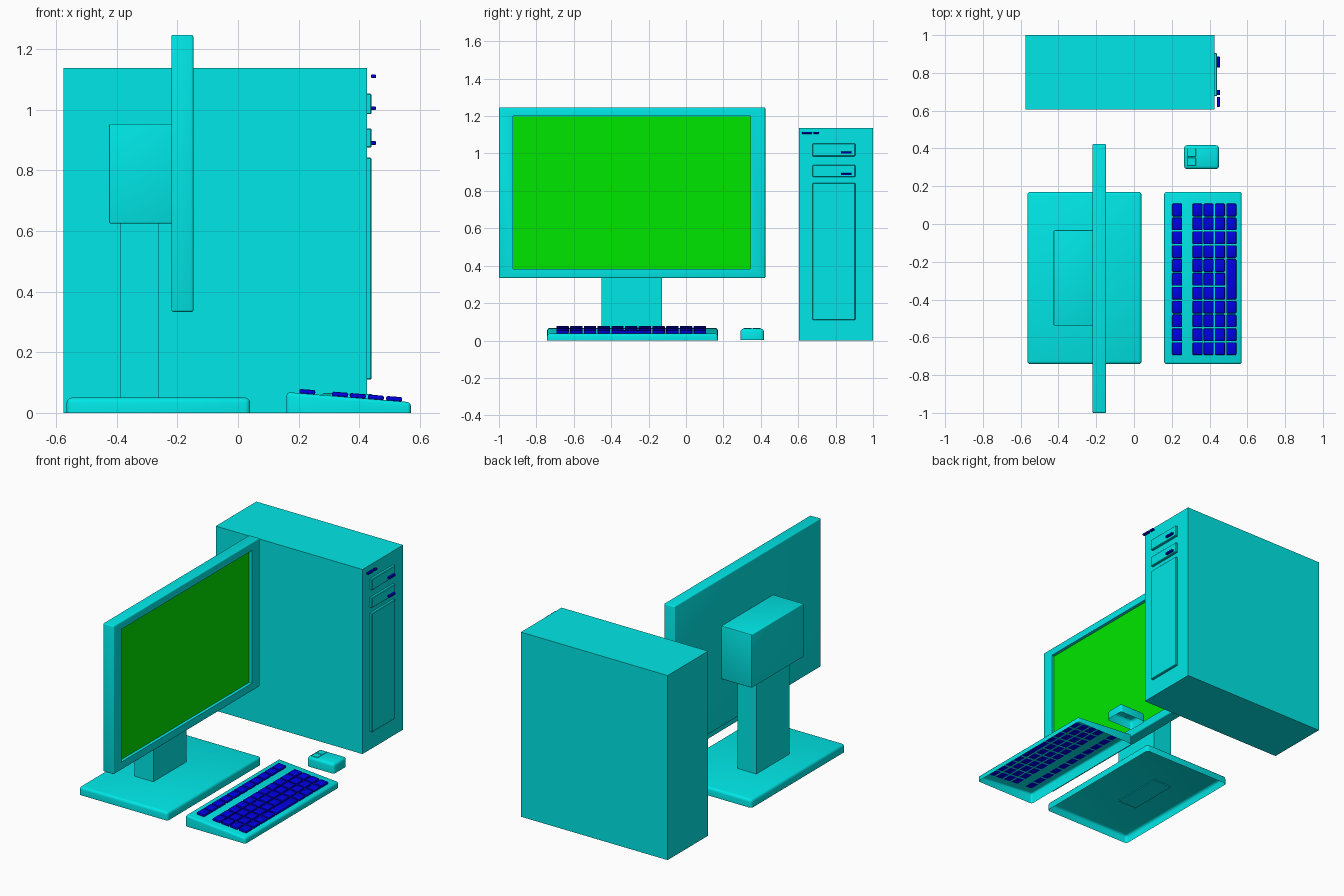
import bpy, bmesh, math
from mathutils import Matrix, Vector

if "Cube" in bpy.data.objects:
    bpy.data.objects.remove(bpy.data.objects["Cube"])


def material(name, rgb):
    m = bpy.data.materials.new(name)
    m.diffuse_color = (*rgb, 1)
    m.use_nodes = True
    m.node_tree.nodes["Principled BSDF"].inputs["Base Color"].default_value = m.diffuse_color
    return m


CYAN = material("cyan", (0.0, 0.8, 0.8))
GREEN = material("green", (0.0, 0.8, 0.0))
BLUE = material("blue", (0.0, 0.0, 0.8))


def finish(name, bm, mat):
    me = bpy.data.meshes.new(name)
    bm.to_mesh(me)
    bm.free()
    ob = bpy.data.objects.new(name, me)
    bpy.context.collection.objects.link(ob)
    me.materials.append(mat)
    bpy.ops.object.select_all(action='DESELECT')
    ob.select_set(True)
    bpy.context.view_layer.objects.active = ob
    bpy.ops.object.shade_smooth_by_angle(angle=math.radians(35))
    return ob


def box_mesh(x, y, z, bevel=0, open_bottom=False, segments=3, warp=None):
    """Box from (min, max) ranges; open-bottomed shells keep a sharp lower rim."""
    bm = bmesh.new()
    bmesh.ops.create_cube(bm, size=1)
    for v in bm.verts:
        v.co = [r[0] + (c + 0.5) * (r[1] - r[0]) for r, c in zip((x, y, z), v.co)]
    if warp:
        for v in bm.verts:
            warp(v)
    if bevel:
        edges = [e for e in bm.edges
                 if not (open_bottom and all(v.co.z < z[0] + 1e-5 for v in e.verts))]
        bmesh.ops.bevel(bm, geom=edges, offset=bevel, segments=segments,
                        profile=0.5, affect='EDGES')
    if open_bottom:
        bm.normal_update()
        low = [f for f in bm.faces if all(v.co.z < z[0] + 1e-5 for v in f.verts)]
        bmesh.ops.delete(bm, geom=low, context='FACES')
    return bm


def box(name, x, y, z, mat=CYAN, **kw):
    return finish(name, box_mesh(x, y, z, **kw), mat)


# Computer tower with raised front panels
box("tower_case", (-0.575, 0.425), (0.605, 1.0), (0, 1.137))
for name, z in (("upper_drive", (0.985, 1.053)), ("lower_drive", (0.875, 0.938)),
                ("front_panel", (0.11, 0.842))):
    box(name, (0.42, 0.44), (0.677, 0.905), z, bevel=0.003, segments=1)

# Tower buttons
for name, y, z in (("power_button", (0.62, 0.673), 1.11), ("reset_button", (0.683, 0.71), 1.11),
                   ("upper_drive_button", (0.828, 0.886), 1.005),
                   ("lower_drive_button", (0.828, 0.886), 0.89)):
    box(name, (0.439, 0.455), y, (z - 0.006, z + 0.006), BLUE, bevel=0.002, segments=1)

# Monitor housing with a recessed opening
bm = box_mesh((-0.22, -0.147), (-1.0, 0.424), (0.333, 1.247), bevel=0.007)
bm.normal_update()
face = max((f for f in bm.faces if f.normal.x > 0.99), key=lambda f: f.calc_area())
bmesh.ops.inset_region(bm, faces=[face], thickness=0.03)
c = face.calc_center_median()
for v in face.verts:
    v.co.y = 0.346 if v.co.y > c.y else -0.925
    v.co.z = 1.2 if v.co.z > c.z else 0.382
new = bmesh.ops.extrude_face_region(bm, geom=[face])
bmesh.ops.translate(bm, vec=(-0.02, 0, 0),
                    verts=[g for g in new["geom"] if isinstance(g, bmesh.types.BMVert)])
if face.is_valid:
    bmesh.ops.delete(bm, geom=[face], context='FACES_ONLY')
finish("monitor_housing", bm, CYAN)
box("screen", (-0.172, -0.165), (-0.924, 0.345), (0.383, 1.199), GREEN)

# Monitor rear box, post and base
box("monitor_rear_box", (-0.425, -0.215), (-0.538, -0.033), (0.625, 0.953), bevel=0.004)
box("stand_post", (-0.39, -0.26), (-0.452, -0.128), (0.045, 0.63))
box("stand_base", (-0.565, 0.04), (-0.742, 0.17), (0, 0.05), bevel=0.016, open_bottom=True)

# Keyboard body, sloping down toward the user
SLOPE = -0.081


def deck(x):
    return 0.0685 + SLOPE * (x - 0.16)


def slope_top(v):
    if v.co.z > 0.01:
        v.co.z = deck(v.co.x)


box("keyboard_body", (0.16, 0.57), (-0.742, 0.17), (0, 0.05), bevel=0.012,
    open_bottom=True, warp=slope_top)

# Keys: one separate row, four main rows, wide space bar in the nearest row
tilt = Matrix.Rotation(-math.atan(SLOPE), 4, 'Y')
PITCH, KEY = 0.0734, 0.0665
for r, kx in enumerate((0.228, 0.336, 0.3945, 0.454, 0.5145)):
    for k in range(11):
        wide = r == 4 and k == 5
        if r == 4 and k in (4, 6):
            continue
        yc = -0.293 + (5 - k) * PITCH
        half = KEY / 2 + (PITCH if wide else 0)
        bm = box_mesh((-0.0265, 0.0265), (-half, half), (0, 0.015), bevel=0.005, segments=2)
        place = Matrix.Translation(Vector((kx, yc, deck(kx) - 0.001))) @ tilt
        bmesh.ops.transform(bm, matrix=place, verts=bm.verts)
        finish("space_bar" if wide else f"key_{r + 1}_{k + 1}", bm, BLUE)

# Mouse with two buttons facing the monitor
box("mouse_body", (0.265, 0.45), (0.291, 0.417), (0.004, 0.063), bevel=0.016, open_bottom=True)
for name, y in (("mouse_left_button", (0.356, 0.401)), ("mouse_right_button", (0.307, 0.352))):
    box(name, (0.281, 0.327), y, (0.058, 0.066), bevel=0.002, segments=1)
